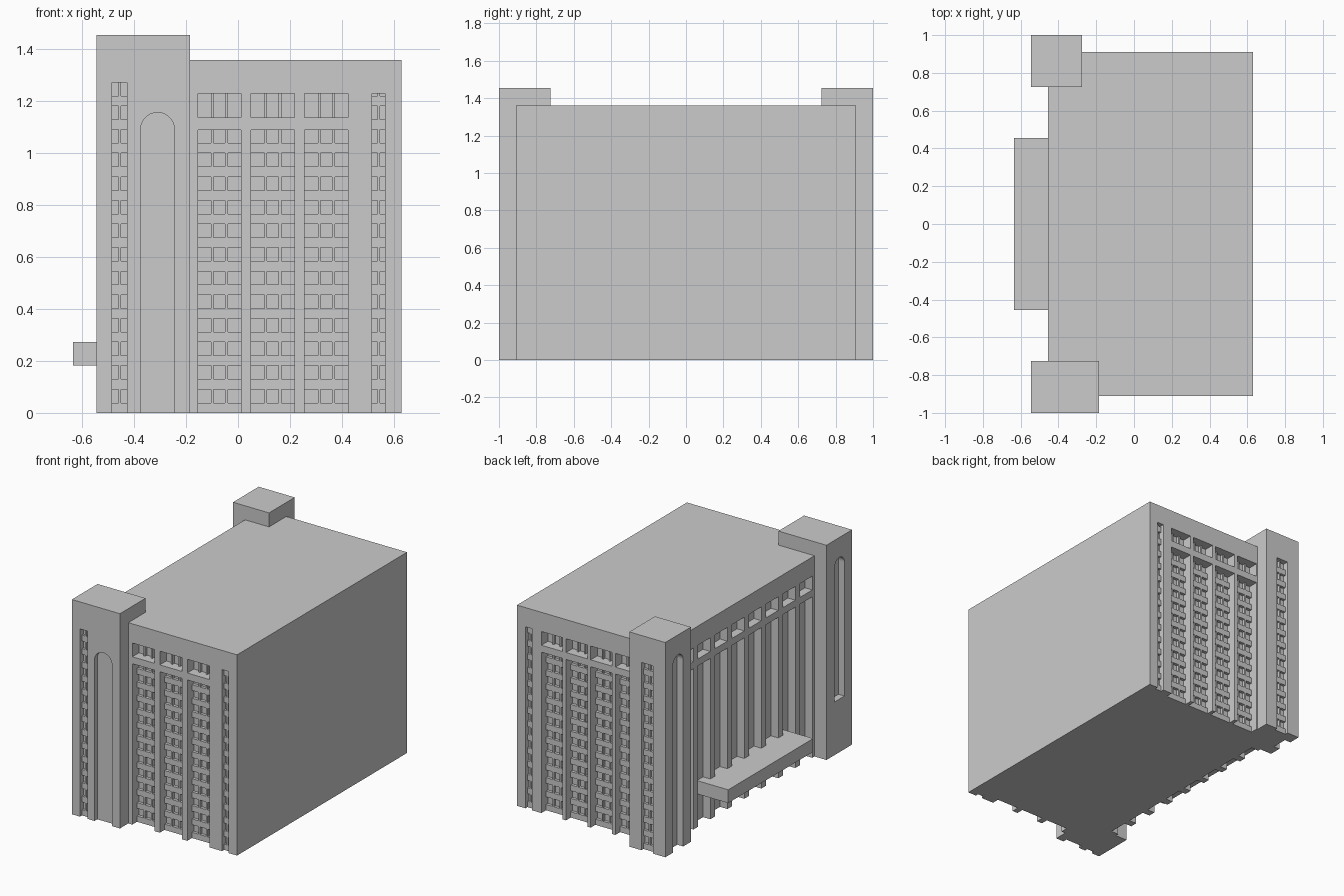
import bpy, bmesh, math

if "Cube" in bpy.data.objects:
    bpy.data.objects.remove(bpy.data.objects["Cube"])

# Each wall: (u along wall, d depth inward, z) -> world
WALLS = {
    "front":       lambda u, d, z: (u, -0.91 + d, z),
    "back":        lambda u, d, z: (u, 0.91 - d, z),
    "left":        lambda u, d, z: (-0.455 + d, u, z),
    "tower_front": lambda u, d, z: (u, -1 + d, z),
    "tower_back":  lambda u, d, z: (u, 1 - d, z),
    "tower_left":  lambda u, d, z: (-0.545 + d, u, z),
}
ROW, SPANDREL = 1 / 11, 0.039


def prism(bm, wall, profile, d0, d1):
    """Extrude a (u, z) outline from depth d0 to d1 in a wall."""
    f = WALLS[wall]
    a = [bm.verts.new(f(u, d0, z)) for u, z in profile]
    b = [bm.verts.new(f(u, d1, z)) for u, z in profile]
    bm.faces.new(a)
    bm.faces.new(b[::-1])
    n = len(a)
    for i in range(n):
        bm.faces.new((a[i], b[i], b[(i + 1) % n], a[(i + 1) % n]))


def rect(u0, u1, z0, z1):
    return [(u0, z0), (u1, z0), (u1, z1), (u0, z1)]


def arch(u0, u1, z0, z1, n=16):
    r, c = (u1 - u0) / 2, (u0 + u1) / 2
    arc = [(c + r * math.cos(math.pi * i / n), z1 - r + r * math.sin(math.pi * i / n)) for i in range(n + 1)]
    return [(u0, z0), (u1, z0)] + arc


def finish(bm, name):
    bmesh.ops.recalc_face_normals(bm, faces=bm.faces)
    me = bpy.data.meshes.new(name)
    bm.to_mesh(me)
    bm.free()
    ob = bpy.data.objects.new(name, me)
    bpy.context.collection.objects.link(ob)
    return ob


def block(name, x0, x1, y0, y1, z0, z1):
    bm = bmesh.new()
    bmesh.ops.create_cube(bm, size=1)
    for v in bm.verts:
        v.co = ((x0 + x1) / 2 + v.co.x * (x1 - x0), (y0 + y1) / 2 + v.co.y * (y1 - y0),
                (z0 + z1) / 2 + v.co.z * (z1 - z0))
    return finish(bm, name)


def carve(ob, cuts):
    """Cut recesses given as (wall, profile, depth)."""
    bm = bmesh.new()
    for wall, profile, depth in cuts:
        prism(bm, wall, profile, -0.05, depth)
    cutter = finish(bm, "recess_cutter")
    cutter.hide_render = True
    m = ob.modifiers.new("recesses", "BOOLEAN")
    m.operation, m.solver, m.object = "DIFFERENCE", "EXACT", cutter
    bpy.context.view_layer.objects.active = ob
    bpy.ops.object.modifier_apply(modifier=m.name)
    bpy.data.objects.remove(cutter)


def grille(bm, wall, u0, u1, z0, z1, cols, d0, d1, rows=True):
    """Spandrels per storey and vertical mullions in a recess."""
    k = 0
    while rows and k * ROW < z1 - 0.01:
        prism(bm, wall, rect(u0, u1, k * ROW, min(k * ROW + SPANDREL, z1)), d0, d1)
        k += 1
    for i in range(1, cols):
        c = u0 + (u1 - u0) * i / cols
        prism(bm, wall, rect(c - 0.005, c + 0.005, z0, z1), d0, d1)


# Bays: wall, start, pitch, width, count, recess depth, has windows
BAYS = [("front", -0.155, 0.206, 0.166, 3, 0.07, True),
        ("back", -0.268, 0.185, 0.16, 4, 0.07, True),
        ("left", -0.702, 2 / 11, 0.132, 8, 0.055, False)]
body_cuts = []
win = bmesh.new()
for wall, start, pitch, width, count, depth, windows in BAYS:
    for i in range(count):
        u0 = start + i * pitch
        u1 = u0 + width
        body_cuts.append((wall, rect(u0, u1, -0.1, 1.09), depth))
        body_cuts.append((wall, rect(u0, u1, 1.137, 1.23), depth))
        if windows:
            grille(win, wall, u0, u1, 0, 1.09, 3, 0.05, depth)
            grille(win, wall, u0, u1, 1.137, 1.23, 3, 0.05, depth, rows=False)
# Narrow stair windows at the plain end
for wall in ("front", "back"):
    body_cuts.append((wall, rect(0.517, 0.567, -0.1, 1.23), 0.04))
    grille(win, wall, 0.517, 0.567, 0, 1.23, 2, 0.022, 0.04)

# Main block
body = block("main_block", -0.455, 0.63, -0.91, 0.91, 0, 1.36)
carve(body, body_cuts)

# Corner towers with slit windows and arched niches
front_tower = block("front_tower", -0.545, -0.185, -1, -0.725, 0, 1.455)
carve(front_tower, [("tower_front", rect(-0.485, -0.427, -0.1, 1.272), 0.04),
                    ("tower_front", arch(-0.375, -0.245, -0.1, 1.157), 0.03),
                    ("tower_left", arch(-0.918, -0.812, 0.36, 1.32), 0.045)])
grille(win, "tower_front", -0.485, -0.427, 0, 1.272, 2, 0.022, 0.04)

back_tower = block("back_tower", -0.545, -0.275, 0.725, 1, 0, 1.455)
carve(back_tower, [("tower_back", rect(-0.453, -0.365, -0.1, 1.272), 0.04),
                   ("tower_left", arch(0.808, 0.918, -0.1, 1.32), 0.045)])
grille(win, "tower_back", -0.453, -0.365, 0, 1.272, 2, 0.022, 0.04)

finish(win, "window_grilles")

# Entrance canopy
block("entrance_canopy", -0.635, -0.40, -0.455, 0.455, 0.183, 0.273)
